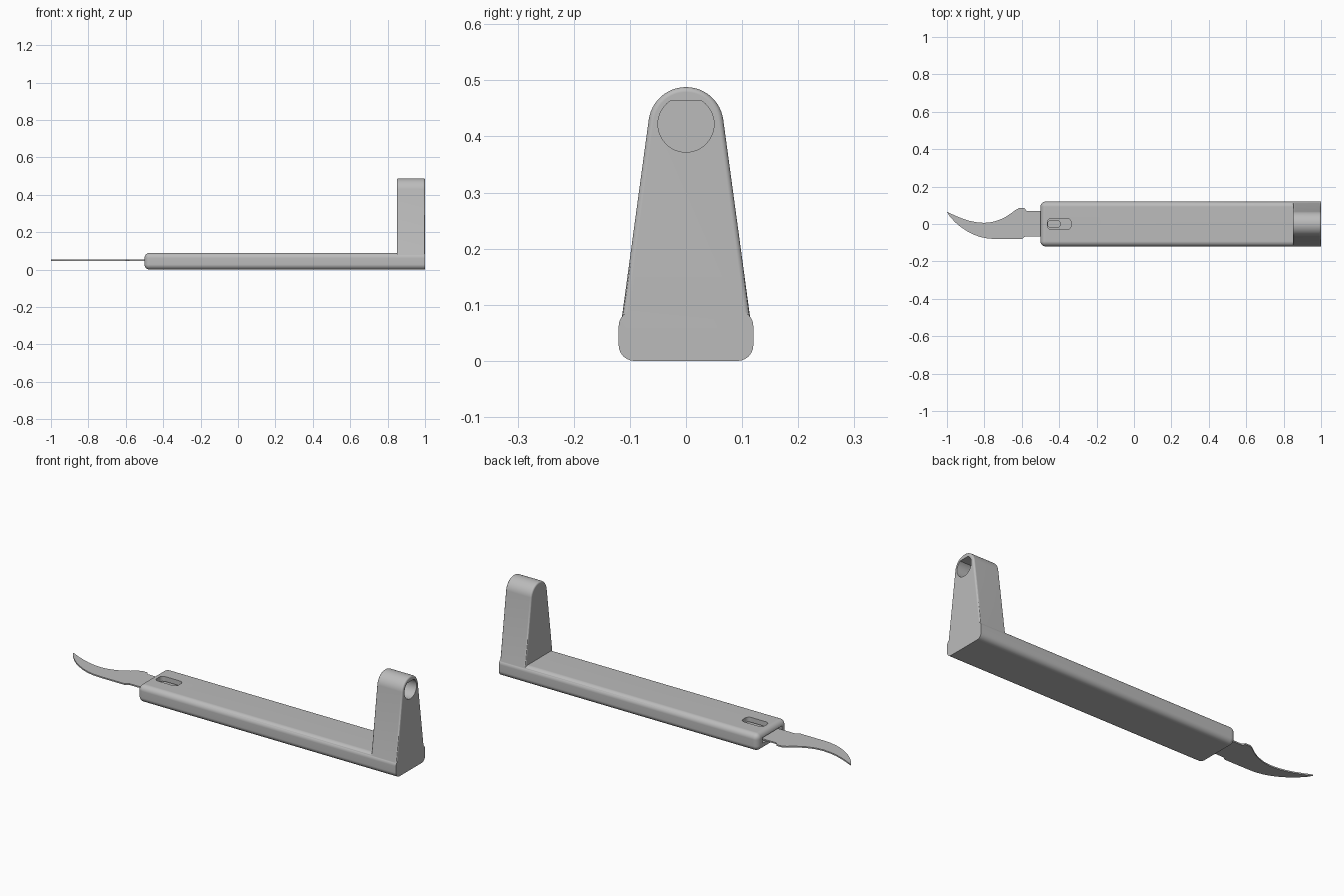
import bpy, bmesh, math

if "Cube" in bpy.data.objects:
    bpy.data.objects.remove(bpy.data.objects["Cube"])

grey = bpy.data.materials.new("satin grey")
grey.diffuse_color = (0.5, 0.5, 0.5, 1)
grey.use_nodes = True
grey.node_tree.nodes["Principled BSDF"].inputs["Base Color"].default_value = grey.diffuse_color


def make_object(name, bm):
    bmesh.ops.recalc_face_normals(bm, faces=bm.faces)
    mesh = bpy.data.meshes.new(name)
    bm.to_mesh(mesh)
    bm.free()
    mesh.materials.append(grey)
    obj = bpy.data.objects.new(name, mesh)
    bpy.context.collection.objects.link(obj)
    return obj


def prism(points, axis, lo, hi):
    """Extrude an outline: axis 'x' takes (y, z) points, axis 'z' takes (x, y)."""
    bm = bmesh.new()
    place = (lambda p: (lo, *p)) if axis == "x" else (lambda p: (*p, lo))
    face = bm.faces.new([bm.verts.new(place(p)) for p in points])
    new = bmesh.ops.extrude_face_region(bm, geom=[face])["geom"]
    step = (hi - lo, 0, 0) if axis == "x" else (0, 0, hi - lo)
    bmesh.ops.translate(bm, vec=step, verts=[v for v in new if isinstance(v, bmesh.types.BMVert)])
    return bm


def round_rect(x0, x1, y0, y1, r, n=6):
    pts = []
    for cx, cy, start in ((x1 - r, y1 - r, 0), (x0 + r, y1 - r, 90),
                          (x0 + r, y0 + r, 180), (x1 - r, y0 + r, 270)):
        for i in range(n + 1):
            a = math.radians(start + 90 * i / n)
            pts.append((cx + r * math.cos(a), cy + r * math.sin(a)))
    return pts


def arc(cy, cz, r, a0, a1, n):
    angles = [math.radians(a0 + (a1 - a0) * i / n) for i in range(n + 1)]
    return [(cy + r * math.cos(a), cz + r * math.sin(a)) for a in angles]


def combine(obj, tool, operation):
    mod = obj.modifiers.new(operation.lower(), "BOOLEAN")
    mod.operation = operation
    mod.object = tool
    mod.solver = "EXACT"
    graph = bpy.context.evaluated_depsgraph_get()
    mesh = bpy.data.meshes.new_from_object(obj.evaluated_get(graph))
    obj.modifiers.clear()
    obj.data = mesh
    bpy.data.objects.remove(tool)


def smooth(obj):
    bpy.ops.object.select_all(action="DESELECT")
    obj.select_set(True)
    bpy.context.view_layer.objects.active = obj
    bpy.ops.object.shade_smooth_by_angle(angle=math.radians(35))
    mod = obj.modifiers.new("flat_face_normals", "WEIGHTED_NORMAL")
    mod.keep_sharp = True


# Handle: long bar, rounded everywhere except the flat end below the post
bm = prism([(-0.12, 0), (0.12, 0), (0.12, 0.09), (-0.12, 0.09)], "x", -0.5, 1.0)
rounded = [e for e in bm.edges if min(v.co.x for v in e.verts) < 0.9]
bmesh.ops.bevel(bm, geom=rounded, offset=0.028, segments=6, profile=0.5, affect="EDGES")
handle = make_object("handle", bm)

# Upright post: tapered sides running into a round top
outline = [(-0.118, 0.05), (0.118, 0.05)] + arc(0, 0.421, 0.067, 7.6, 172.4, 24)
bm = prism(outline, "x", 0.85, 1.0)
rim = [e for e in bm.edges
       if abs(e.verts[0].co.x - e.verts[1].co.x) < 1e-5
       and max(v.co.z for v in e.verts) > 0.06]
bmesh.ops.bevel(bm, geom=rim, offset=0.009, segments=3, profile=0.5, affect="EDGES")
combine(handle, make_object("post", bm), "UNION")

# Blind round socket with a flat top, in the outer face of the post
a = math.degrees(math.asin(0.041 / 0.05))
socket = arc(0, 0.422, 0.05, 180 - a, 360 + a, 36)
combine(handle, make_object("socket_cutter", prism(socket, "x", 0.88, 1.1)), "DIFFERENCE")

# Blade cavity in the front end, and the window above it
cavity = [(-0.08, 0.036), (0.08, 0.036), (0.08, 0.064), (-0.08, 0.064)]
combine(handle, make_object("cavity_cutter", prism(cavity, "x", -0.6, -0.29)), "DIFFERENCE")
window = round_rect(-0.463, -0.337, -0.03, 0.03, 0.02)
combine(handle, make_object("window_cutter", prism(window, "z", 0.05, 0.15)), "DIFFERENCE")
smooth(handle)

# Hooked blade with a tang that sits inside the handle
blade_outline = [
    (-1.0, 0.065), (-0.985, 0.04), (-0.957, 0.01), (-0.927, -0.016), (-0.893, -0.038),
    (-0.857, -0.057), (-0.82, -0.07), (-0.78, -0.078), (-0.74, -0.08), (-0.6, -0.08),
    (-0.582, -0.067), (-0.3, -0.067), (-0.3, 0.07), (-0.575, 0.07), (-0.585, 0.085),
    (-0.615, 0.085), (-0.635, 0.074), (-0.66, 0.055), (-0.69, 0.036), (-0.72, 0.022),
    (-0.76, 0.01), (-0.80, 0.006), (-0.84, 0.009), (-0.88, 0.017), (-0.92, 0.03),
    (-0.957, 0.045), (-0.98, 0.056)]
blade = make_object("blade", prism(blade_outline, "z", 0.046, 0.053))
hole = round_rect(-0.461, -0.395, -0.018, 0.018, 0.015)
combine(blade, make_object("tang_hole_cutter", prism(hole, "z", 0.03, 0.07)), "DIFFERENCE")
smooth(blade)
